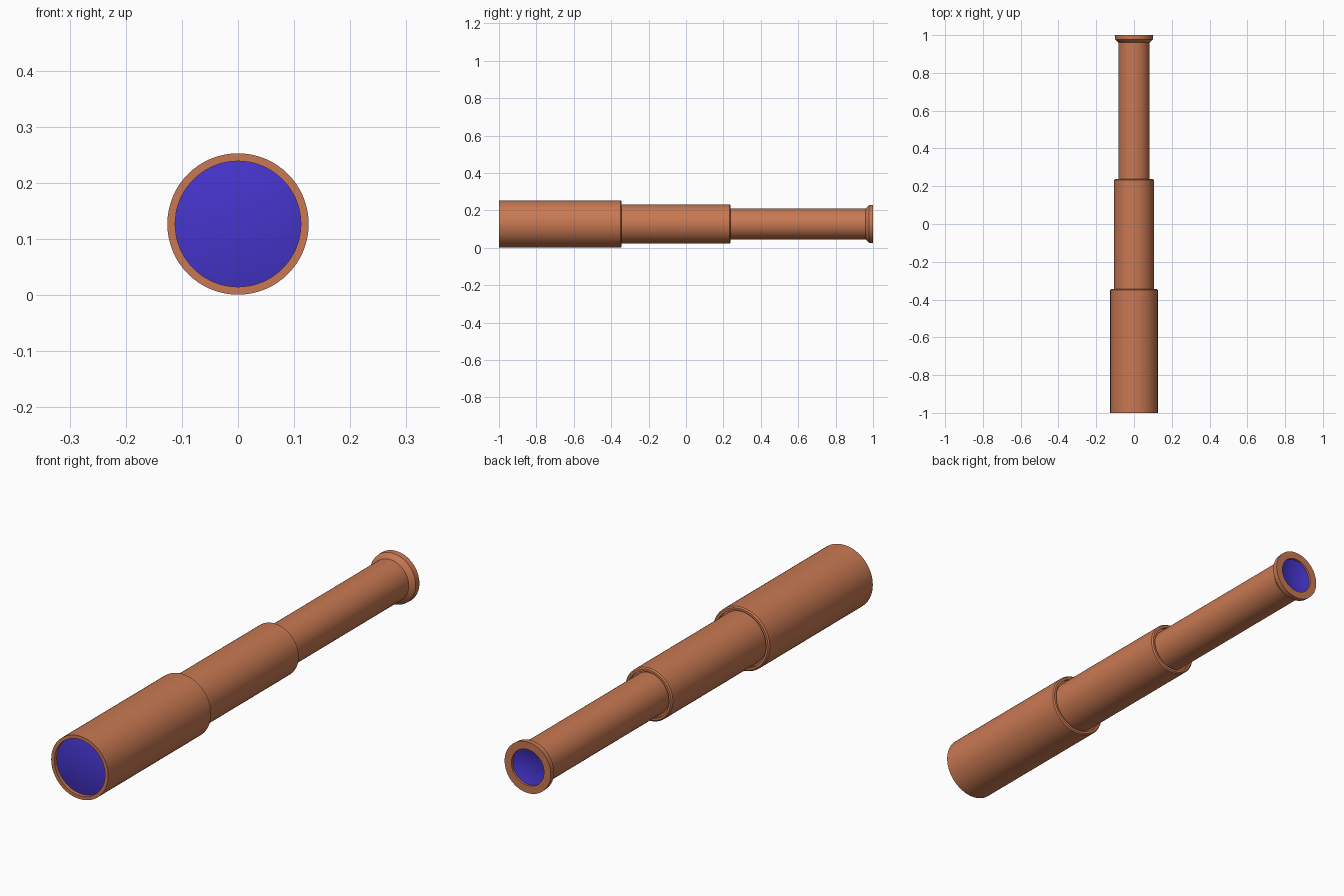
import bpy, bmesh, math

AXIS_Z = 0.127
SEGMENTS = 64

cube = bpy.data.objects.get("Cube")
if cube:
    bpy.data.objects.remove(cube, do_unlink=True)


def make_material(name, rgb):
    mat = bpy.data.materials.new(name)
    mat.use_nodes = True
    color = (*rgb, 1.0)
    mat.diffuse_color = color
    mat.node_tree.nodes["Principled BSDF"].inputs["Base Color"].default_value = color
    return mat


copper = make_material("copper", (0.58, 0.19, 0.085))
blue_glass = make_material("blue glass", (0.06, 0.035, 0.6))


def lathe(name, profile, mat, closed=True):
    """Spin (radius, y) points around the tube's long axis."""
    bm = bmesh.new()
    verts = [bm.verts.new((r, y, 0)) for r, y in profile]
    edges = [bm.edges.new(pair) for pair in zip(verts, verts[1:])]
    if closed:
        edges.append(bm.edges.new((verts[-1], verts[0])))
    bmesh.ops.spin(bm, geom=verts + edges, cent=(0, 0, 0), axis=(0, 1, 0),
                   angle=math.tau, steps=SEGMENTS, use_duplicate=False)
    bmesh.ops.remove_doubles(bm, verts=bm.verts, dist=0.0001)
    bmesh.ops.recalc_face_normals(bm, faces=bm.faces)
    mesh = bpy.data.meshes.new(name)
    bm.to_mesh(mesh)
    bm.free()
    mesh.materials.append(mat)
    obj = bpy.data.objects.new(name, mesh)
    obj.location.z = AXIS_Z
    bpy.context.collection.objects.link(obj)
    bpy.ops.object.select_all(action='DESELECT')
    obj.select_set(True)
    bpy.context.view_layer.objects.active = obj
    bpy.ops.object.shade_smooth_by_angle(angle=math.radians(30))
    return obj


def tube(name, outer, inner, front, back, bevel=0.005):
    return lathe(name, [(inner, front), (outer, front), (outer, back - bevel),
                        (outer - bevel, back), (inner, back)], copper)


def lens(name, radius, rim_y, bulge):
    """Shallow dome closing a tube, its middle shifted by bulge along y."""
    steps = 6
    points = [(radius * i / steps, rim_y + bulge * (1 - (i / steps) ** 2))
              for i in range(steps + 1)]
    return lathe(name, points, blue_glass, closed=False)


# Three telescoping tubes
tube("front_tube", 0.126, 0.112, -1.0, -0.345)
tube("middle_tube", 0.105, 0.091, -0.42, 0.238)
tube("rear_tube", 0.083, 0.070, 0.16, 0.97, 0.0)

# Flared eyepiece ring
lathe("eyepiece_ring", [(0.070, 0.955), (0.083, 0.96), (0.101, 0.978),
                        (0.102, 1.0), (0.072, 1.0)], copper)

# Hidden collars closing the gaps between the tubes
tube("front_collar", 0.113, 0.100, -0.40, -0.357, 0.0)
tube("middle_collar", 0.092, 0.080, 0.18, 0.226, 0.0)

# Glass at both ends
lens("front_lens", 0.113, -0.985, -0.012)
lens("eyepiece_lens", 0.072, 0.992, -0.012)
